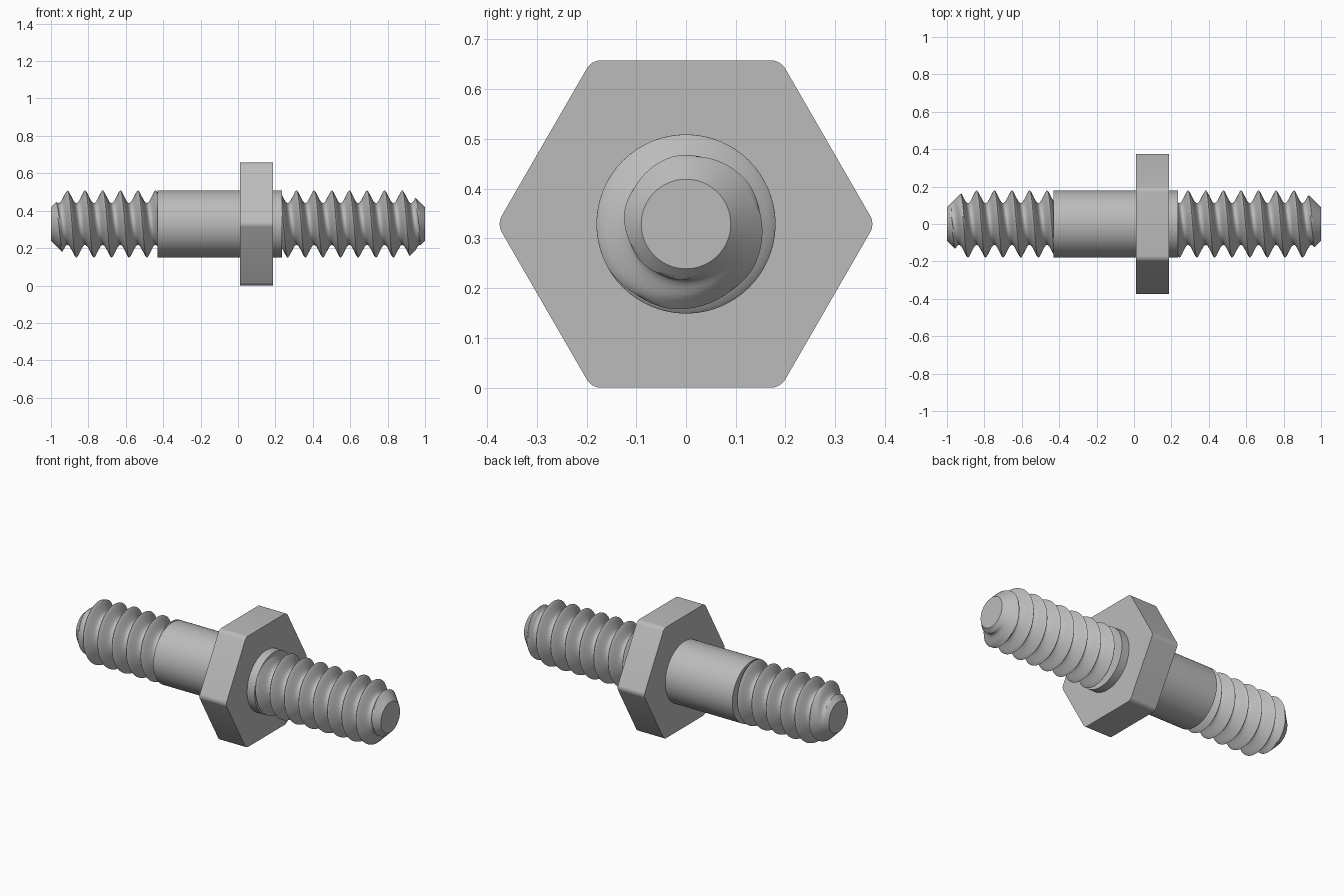
import bpy, bmesh, math
from mathutils import Matrix, Vector

if "Cube" in bpy.data.objects:
    bpy.data.objects.remove(bpy.data.objects["Cube"])

AXIS_Z = 0.329
PITCH = 0.0942
CREST_X = 0.313          # a crest on the top side
MAJOR, MINOR, TIP = 0.18, 0.112, 0.09
TURN_STEPS, PITCH_STEPS = 64, 16
PROFILE = [(0, MAJOR), (0.04, 0.178), (0.2, 0.148), (0.34, 0.122), (0.42, 0.114), (0.5, MINOR)]

steel = bpy.data.materials.new("light grey steel")
steel.use_nodes = True
steel.diffuse_color = (0.5, 0.5, 0.5, 1)
steel.node_tree.nodes["Principled BSDF"].inputs["Base Color"].default_value = (0.5, 0.5, 0.5, 1)


def finish(name, bm, angle=40):
    bmesh.ops.recalc_face_normals(bm, faces=bm.faces)
    mesh = bpy.data.meshes.new(name)
    bm.to_mesh(mesh)
    bm.free()
    mesh.materials.append(steel)
    obj = bpy.data.objects.new(name, mesh)
    bpy.context.collection.objects.link(obj)
    bpy.ops.object.select_all(action='DESELECT')
    obj.select_set(True)
    bpy.context.view_layer.objects.active = obj
    bpy.ops.object.shade_smooth_by_angle(angle=math.radians(angle))
    return obj


def prism(x0, x1, radius, sides):
    bm = bmesh.new()
    place = Matrix.Translation(((x0 + x1) / 2, 0, AXIS_Z)) @ Matrix.Rotation(math.pi / 2, 4, 'Y')
    # turn so that one corner lies on the y axis
    place = place @ Matrix.Rotation(math.pi / 2, 4, 'Z')
    bmesh.ops.create_cone(bm, cap_ends=True, segments=sides, radius1=radius,
                          radius2=radius, depth=x1 - x0, matrix=place)
    # make sure a corner points along +y
    v = max(bm.verts, key=lambda q: q.co.y).co
    spin = -math.atan2(v.z - AXIS_Z, v.y)
    bmesh.ops.rotate(bm, verts=bm.verts, cent=Vector((0, 0, AXIS_Z)),
                     matrix=Matrix.Rotation(spin, 3, 'X'))
    return bm


def groove_radius(d):
    d = min(max(d, 0), 0.5)
    for (a, ra), (b, rb) in zip(PROFILE, PROFILE[1:]):
        if d <= b:
            return ra + (rb - ra) * (d - a) / (b - a)
    return MINOR


def thread(name, x0, x1):
    # Right-handed helical sheet, cut by a 45 degree cone at the free end
    bm = bmesh.new()
    first = math.floor((x0 - CREST_X) / PITCH) - 2
    last = math.ceil((x1 - CREST_X) / PITCH) + 2
    rows = []
    for j in range(TURN_STEPS + 1):
        turn = j / TURN_STEPS
        a = 2 * math.pi * turn
        row = []
        for k in range(first * PITCH_STEPS, last * PITCH_STEPS + 1):
            x = CREST_X + PITCH * (k / PITCH_STEPS + turn - 0.25)
            x = min(max(x, x0), x1)
            u = (x - CREST_X) / PITCH - turn + 0.25
            r = min(groove_radius(abs(u - round(u))), TIP + 1 - abs(x))
            row.append(bm.verts.new((x, r * math.cos(a), AXIS_Z + r * math.sin(a))))
        rows.append(row)
    for ra, rb in zip(rows, rows[1:]):
        for k in range(len(ra) - 1):
            bm.faces.new((ra[k], ra[k + 1], rb[k + 1], rb[k]))
    bmesh.ops.remove_doubles(bm, verts=bm.verts, dist=0.0001)
    # Flat discs close both ends
    rims = [e for e in bm.edges if e.is_boundary]
    bmesh.ops.holes_fill(bm, edges=rims, sides=0)
    return finish(name, bm)


thread("left_thread", 0.235, 1.0)
thread("right_thread", -1.0, -0.43)

# Plain round shank through the nut
finish("shank", prism(-0.43, 0.235, MAJOR, 96))

# Hexagonal flange with rounded corners
bm = prism(0.01, 0.186, AXIS_Z / math.cos(math.pi / 6), 6)
corners = [e for e in bm.edges if abs(e.verts[0].co.x - e.verts[1].co.x) > 0.1]
bmesh.ops.bevel(bm, geom=corners, offset=0.018, segments=6, profile=0.5, affect='EDGES')
finish("hex_flange", bm, 30)
